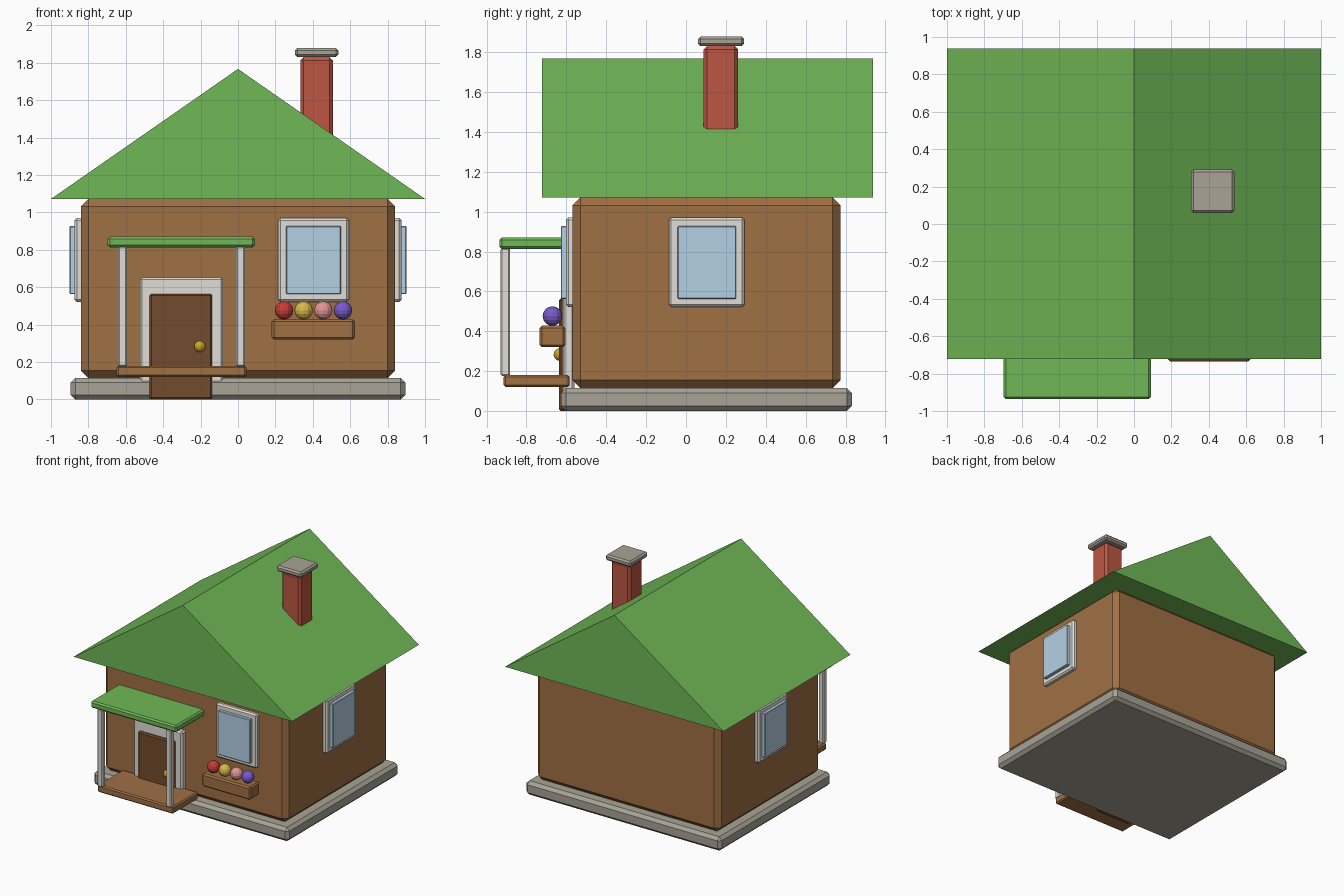
import bpy, bmesh

if "Cube" in bpy.data.objects:
    bpy.data.objects.remove(bpy.data.objects["Cube"])


def lin(c):
    return tuple((v / 255 / 12.92 if v < 11 else ((v / 255 + 0.055) / 1.055) ** 2.4) for v in c) + (1,)


def mat(name, *rgb):
    m = bpy.data.materials.new(name)
    m.diffuse_color = lin(rgb)
    m.use_nodes = True
    m.node_tree.nodes["Principled BSDF"].inputs["Base Color"].default_value = m.diffuse_color
    return m


WALL = mat("wall_brown", 160, 112, 68)
DOOR = mat("door_brown", 115, 75, 46)
GREEN = mat("roof_green", 112, 184, 86)
STONE = mat("stone", 168, 163, 150)
BRICK = mat("brick_red", 188, 86, 66)
TRIM = mat("trim_white", 225, 222, 215)
GLASS = mat("glass_blue", 180, 208, 228)
GOLD = mat("brass", 205, 165, 40)


def finish(name, bm, m):
    bmesh.ops.recalc_face_normals(bm, faces=bm.faces)
    me = bpy.data.meshes.new(name)
    bm.to_mesh(me)
    bm.free()
    me.materials.append(m)
    ob = bpy.data.objects.new(name, me)
    bpy.context.collection.objects.link(ob)
    return ob


def box(name, x, y, z, m, bevel=0.012):
    """Chamfered box from (min, max) pairs."""
    bm = bmesh.new()
    bmesh.ops.create_cube(bm, size=1)
    for v in bm.verts:
        v.co = [(a + b) / 2 + c * (b - a) for (a, b), c in zip((x, y, z), v.co)]
    ob = finish(name, bm, m)
    mod = ob.modifiers.new("chamfer", 'BEVEL')
    mod.width = bevel
    mod.segments = 1
    return ob


def ball(name, loc, r, m):
    bm = bmesh.new()
    bmesh.ops.create_uvsphere(bm, u_segments=12, v_segments=8, radius=r)
    bmesh.ops.translate(bm, verts=bm.verts, vec=loc)
    return finish(name, bm, m)


# Foundation and walls
box("foundation", (-0.895, 0.895), (-0.627, 0.832), (0, 0.115), STONE, 0.025)
box("walls", (-0.84, 0.84), (-0.57, 0.775), (0.115, 1.072), WALL, 0.04)

# Gable roof: solid triangular prism
bm = bmesh.new()
tri = [bm.verts.new((x, -0.722, z)) for x, z in ((-1, 1.072), (1, 1.072), (0, 1.767))]
ext = bmesh.ops.extrude_face_region(bm, geom=[bm.faces.new(tri)])
bm.faces.ensure_lookup_table()
bmesh.ops.translate(bm, vec=(0, 1.66, 0), verts=[v for v in ext["geom"] if isinstance(v, bmesh.types.BMVert)])
if len(bm.faces) == 4:
    bm.faces.new(tri)
finish("roof", bm, GREEN)

# Chimney
box("chimney", (0.333, 0.508), (0.087, 0.262), (1.25, 1.83), BRICK, 0.018)
box("chimney_cap", (0.304, 0.536), (0.06, 0.292), (1.83, 1.878), STONE, 0.013)

# Door
box("door_frame", (-0.525, -0.08), (-0.618, -0.56), (0.012, 0.652), TRIM)
box("door", (-0.472, -0.138), (-0.637, -0.58), (0, 0.565), DOOR, 0.01)
ball("door_knob", (-0.204, -0.633, 0.283), 0.031, GOLD)

# Porch
box("porch_floor", (-0.65, 0.045), (-0.914, -0.583), (0.12, 0.18), WALL, 0.01)
box("porch_canopy", (-0.697, 0.09), (-0.936, -0.562), (0.813, 0.87), GREEN)
for side, x in (("left", -0.617), ("right", 0.013)):
    box(f"porch_post_{side}", (x - 0.024, x + 0.024), (-0.93, -0.882), (0.175, 0.818), TRIM, 0.008)

# Windows: panes stand proud of their frames
box("front_window_frame", (0.215, 0.593), (-0.602, -0.555), (0.522, 0.97), TRIM)
box("front_window_glass", (0.257, 0.55), (-0.628, -0.575), (0.563, 0.927), GLASS, 0.004)
for side, s in (("left", -1), ("right", 1)):
    box(f"{side}_window_frame", sorted((s * 0.82, s * 0.874)), (-0.086, 0.294), (0.522, 0.97), TRIM)
    box(f"{side}_window_glass", sorted((s * 0.85, s * 0.9)), (-0.042, 0.252), (0.563, 0.927), GLASS, 0.004)

# Flower box
box("flower_box", (0.18, 0.625), (-0.734, -0.604), (0.32, 0.428), WALL)
petals = [(200, 60, 55), (215, 185, 75), (225, 150, 150), (120, 90, 200)]
for i, rgb in enumerate(petals):
    ball(f"flower_{i + 1}", (0.246 + i * 0.105, -0.67, 0.476), 0.049, mat(f"petal_{i + 1}", *rgb))
